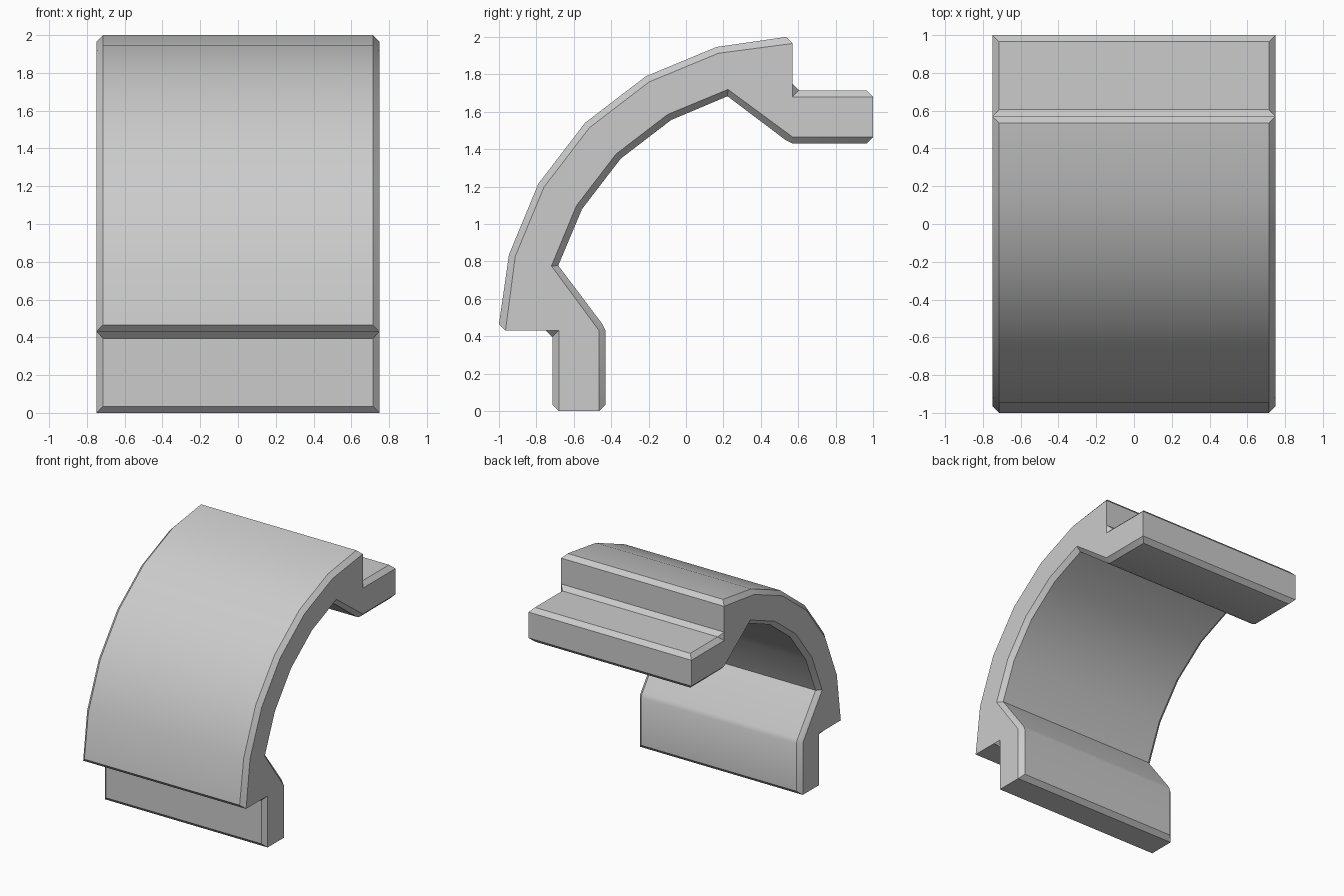
import bpy, bmesh
from math import radians, sin, cos

if "Cube" in bpy.data.objects:
    bpy.data.objects.remove(bpy.data.objects["Cube"])

HALF, FACE = 0.75, 0.715      # half width at the side face / at the chamfered face
CY, CZ = 0.57, 0.43           # centre of the arcs


def arc(r, deg):
    a = radians(deg)
    return (CY - r * cos(a), CZ + r * sin(a))


# Lower half of the section: (surface point, half width, matching side-face point)
half = [(arc(1.57, d), FACE, arc(1.535, d)) for d in (45, 30, 15)]
half += [
    # step under the outer shell
    ((-1, 0.465), FACE, (-0.965, 0.43)),
    ((-0.965, 0.43), HALF, (-0.965, 0.43)),
    ((-0.75, 0.43), HALF, (-0.75, 0.43)),
    # end tab
    ((-0.715, 0.395), FACE, (-0.68, 0.43)),
    ((-0.715, 0.035), FACE, (-0.68, 0)),
    ((-0.68, 0), HALF, (-0.68, 0)),
    ((-0.465, 0), HALF, (-0.465, 0)),
    ((-0.43, 0.035), FACE, (-0.465, 0)),
    ((-0.43, 0.43), FACE, (-0.465, 0.43)),
    ((-0.447, 0.465), FACE, (-0.465, 0.43)),
    # inner arc
    ((-0.683, 0.778), FACE, arc(1.335, 15)),
]
half += [(arc(1.30, d), FACE, arc(1.335, d)) for d in (30, 45)]


def flip(p):
    return (1 - p[1], 1 - p[0])


# The section is symmetric about its diagonal
section = half + [(flip(p), w, flip(s)) for p, w, s in reversed(half[1:-1])]

bm = bmesh.new()
cache = {}


def vert(x, p):
    key = (round(x, 4), round(p[0], 4), round(p[1], 4))
    if key not in cache:
        cache[key] = bm.verts.new(key)
    return cache[key]


def face(verts):
    unique = list(dict.fromkeys(verts))
    if len(unique) > 2:
        bm.faces.new(unique)


# Surface strips across the width, and side chamfers
for i, (p, w, s) in enumerate(section):
    q, v, t = section[(i + 1) % len(section)]
    face([vert(-w, p), vert(w, p), vert(v, q), vert(-v, q)])
    for m in (-1, 1):
        face([vert(m * w, p), vert(m * v, q), vert(m * HALF, t), vert(m * HALF, s)])

# Flat side faces
for m in (-1, 1):
    face([vert(m * HALF, s) for p, w, s in section])

bmesh.ops.recalc_face_normals(bm, faces=bm.faces)
mesh = bpy.data.meshes.new("curved_panel")
bm.to_mesh(mesh)
bm.free()
panel = bpy.data.objects.new("curved_panel", mesh)
bpy.context.collection.objects.link(panel)

# Smooth arcs, crisp chamfers
bpy.context.view_layer.objects.active = panel
panel.select_set(True)
bpy.ops.object.shade_smooth_by_angle(angle=radians(30))
